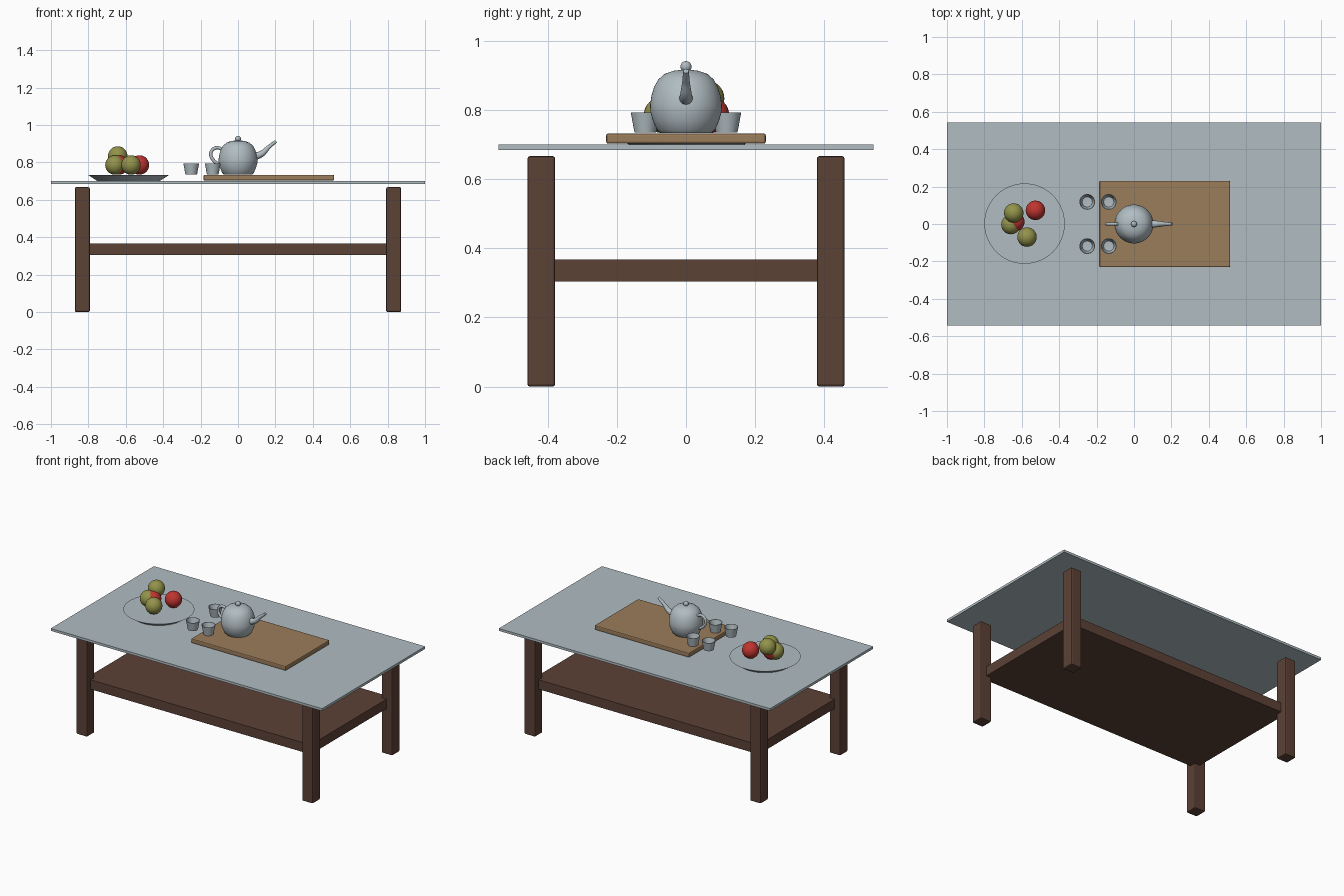
import bpy, bmesh, math
from mathutils import Vector

cube = bpy.data.objects.get("Cube")
if cube:
    bpy.data.objects.remove(cube, do_unlink=True)


def material(name, rgb):
    mat = bpy.data.materials.new(name)
    mat.use_nodes = True
    color = (*rgb, 1)
    mat.diffuse_color = color
    mat.node_tree.nodes["Principled BSDF"].inputs["Base Color"].default_value = color
    return mat


GLASS = material("pale grey blue", (0.44, 0.51, 0.54))
WOOD = material("dark brown wood", (0.107, 0.054, 0.037))
BOARD = material("tan wood", (0.33, 0.205, 0.105))
GREEN = material("olive green", (0.29, 0.29, 0.07))
RED = material("apple red", (0.52, 0.035, 0.03))


def add_mesh(name, bm, mat, smooth=None):
    bmesh.ops.recalc_face_normals(bm, faces=bm.faces)
    mesh = bpy.data.meshes.new(name)
    bm.to_mesh(mesh)
    bm.free()
    mesh.materials.append(mat)
    obj = bpy.data.objects.new(name, mesh)
    bpy.context.collection.objects.link(obj)
    if smooth:
        shade(obj, smooth)
    return obj


def shade(obj, degrees):
    bpy.ops.object.select_all(action="DESELECT")
    obj.select_set(True)
    bpy.context.view_layer.objects.active = obj
    bpy.ops.object.shade_smooth_by_angle(angle=math.radians(degrees))


def box(name, low, high, mat, bevel=0):
    low, high = Vector(low), Vector(high)
    bm = bmesh.new()
    bmesh.ops.create_cube(bm, size=1)
    bmesh.ops.scale(bm, vec=high - low, verts=bm.verts)
    bmesh.ops.translate(bm, vec=(low + high) / 2, verts=bm.verts)
    obj = add_mesh(name, bm, mat)
    if bevel:
        mod = obj.modifiers.new("Bevel", "BEVEL")
        mod.width, mod.segments = bevel, 2
    return obj


def lathe(name, profile, x, y, mat, steps=48, smooth=40):
    """Spin (radius, height) points around a vertical axis at x, y."""
    bm = bmesh.new()
    verts = [bm.verts.new((r, 0, z)) for r, z in profile]
    edges = [bm.edges.new(pair) for pair in zip(verts, verts[1:])]
    bmesh.ops.spin(bm, geom=verts + edges, cent=(0, 0, 0), axis=(0, 0, 1),
                   angle=math.tau, steps=steps, use_merge=True)
    bmesh.ops.remove_doubles(bm, verts=bm.verts, dist=0.0002)
    bmesh.ops.translate(bm, vec=(x, y, 0), verts=bm.verts)
    return add_mesh(name, bm, mat, smooth)


def ball(name, center, radius, mat):
    bm = bmesh.new()
    bmesh.ops.create_uvsphere(bm, u_segments=32, v_segments=16, radius=radius)
    bmesh.ops.translate(bm, vec=center, verts=bm.verts)
    return add_mesh(name, bm, mat, 60)


def tube(name, points, mat):
    """Round tube through (x, z, radius) points in the plane y = 0."""
    curve = bpy.data.curves.new(name, "CURVE")
    curve.dimensions = "3D"
    curve.bevel_depth, curve.bevel_resolution = 1, 4
    curve.use_fill_caps = True
    spline = curve.splines.new("BEZIER")
    spline.bezier_points.add(len(points) - 1)
    for point, (x, z, radius) in zip(spline.bezier_points, points):
        point.co = (x, 0, z)
        point.radius = radius
        point.handle_left_type = point.handle_right_type = "AUTO"
    curve.materials.append(mat)
    obj = bpy.data.objects.new(name, curve)
    bpy.context.collection.objects.link(obj)
    bpy.ops.object.select_all(action="DESELECT")
    obj.select_set(True)
    bpy.context.view_layer.objects.active = obj
    bpy.ops.object.convert(target="MESH")
    shade(bpy.context.view_layer.objects.active, 50)


# Table: glass top, lower shelf and four legs
box("glass_top", (-1, -0.543, 0.685), (1, 0.543, 0.701), GLASS)
box("lower_shelf", (-0.83, -0.42, 0.304), (0.83, 0.42, 0.367), WOOD)
for side, sx in (("left", 1), ("right", -1)):
    for end, sy in (("front", -1), ("back", 1)):
        x, y = 0.832 * sx, 0.419 * sy
        box(f"{end}_{side}_leg", (x - 0.04, y - 0.04, 0),
            (x + 0.04, y + 0.04, 0.667), WOOD, 0.007)

# Serving board
box("serving_board", (-0.184, -0.231, 0.703), (0.514, 0.231, 0.733), BOARD, 0.006)

# Fruit plate with a flat top and flared side
lathe("fruit_plate", [(0, 0.701), (0.168, 0.701), (0.215, 0.732), (0, 0.732)],
      -0.585, 0.002, GLASS, smooth=20)

# Fruit
fruits = [("green_fruit", (-0.643, 0.059, 0.834), GREEN),
          ("green_fruit", (-0.658, -0.003, 0.786), GREEN),
          ("green_fruit", (-0.572, -0.07, 0.786), GREEN),
          ("red_fruit", (-0.527, 0.073, 0.786), RED),
          ("red_fruit", (-0.637, 0.012, 0.786), RED)]
for name, center, mat in fruits:
    ball(name, center, 0.052, mat)

# Tea cups, hollow
cup = [(0, 0.735), (0.031, 0.735), (0.042, 0.794), (0.039, 0.794),
       (0.027, 0.745), (0, 0.743)]
for x in (-0.25, -0.135):
    for y in (-0.118, 0.118):
        lathe("tea_cup", cup, x, y, GLASS, 32)

# Teapot: body with lid, knob, spout and handle
body = [(0, 0.734), (0.074, 0.734), (0.085, 0.745), (0.096, 0.77), (0.103, 0.795),
        (0.104, 0.815), (0.1, 0.842), (0.092, 0.868), (0.08, 0.889),
        (0.062, 0.905), (0.036, 0.914), (0.012, 0.917), (0.009, 0.922), (0, 0.924)]
lathe("teapot_body", body, 0, 0, GLASS)
ball("lid_knob", (0, 0, 0.926), 0.016, GLASS)
tube("teapot_spout", [(0.085, 0.831, 0.021), (0.125, 0.845, 0.017),
                      (0.165, 0.882, 0.011), (0.203, 0.913, 0.008)], GLASS)
tube("teapot_handle", [(-0.08, 0.868, 0.009), (-0.118, 0.878, 0.009),
                       (-0.145, 0.85, 0.009), (-0.132, 0.812, 0.009),
                       (-0.095, 0.786, 0.009)], GLASS)
